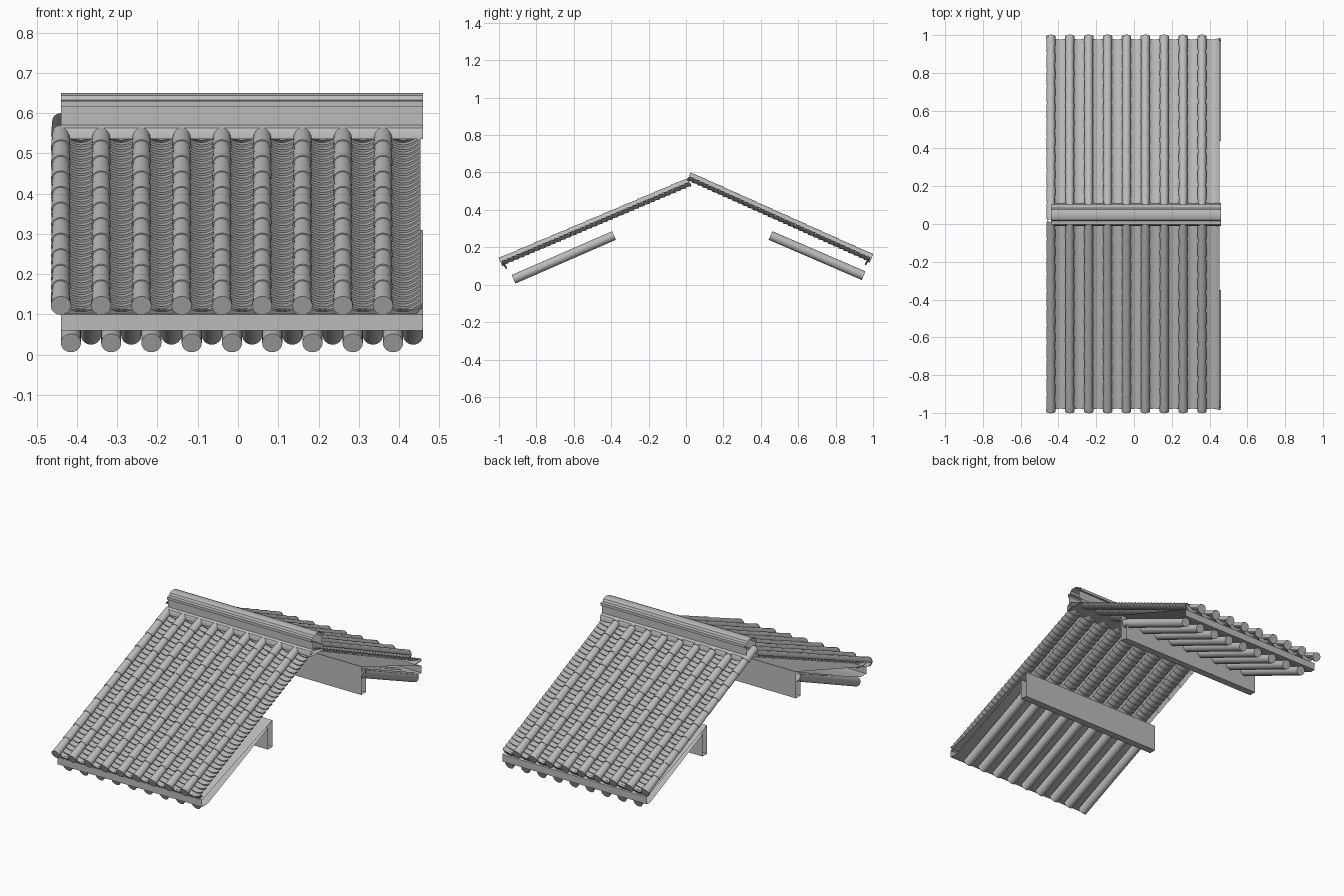
import bpy, bmesh
from math import sin, cos, pi
from mathutils import Vector, Matrix

old = bpy.data.objects.get("Cube")
if old:
    bpy.data.objects.remove(old, do_unlink=True)

clay = bpy.data.materials.new("plain_grey")
clay.use_nodes = True
grey = (0.5, 0.5, 0.5, 1)
clay.diffuse_color = grey
clay.node_tree.nodes["Principled BSDF"].inputs["Base Color"].default_value = grey


def loft(bm, rings, closed=False):
    """Skin a run of equal-length point rings."""
    rows = [[bm.verts.new(p) for p in ring] for ring in rings]
    n = len(rows[0])
    for a, b in zip(rows, rows[1:]):
        for i in range(n if closed else n - 1):
            j = (i + 1) % n
            bm.faces.new((a[i], a[j], b[j], b[i]))
    return rows


def finish(name, bm, matrix=None):
    me = bpy.data.meshes.new(name)
    bm.to_mesh(me)
    bm.free()
    me.materials.append(clay)
    ob = bpy.data.objects.new(name, me)
    bpy.context.collection.objects.link(ob)
    if matrix:
        ob.matrix_world = matrix
    bpy.ops.object.select_all(action='DESELECT')
    ob.select_set(True)
    bpy.context.view_layer.objects.active = ob
    bpy.ops.object.shade_smooth_by_angle(angle=0.6)
    return ob


def slope_frame(eave, ridge, side):
    """Local x runs along the eave, y up the slope, z out of the roof."""
    start = Vector((0, *eave))
    up = Vector((0, *ridge)) - start
    length = up.length
    up.normalize()
    across = Vector((side, 0, 0))
    m = Matrix((across, up, across.cross(up))).transposed().to_4x4()
    m.translation = start
    return m, length


def cylinder_between(bm, x, a, b, r):
    a, b = Vector((x, *a)), Vector((x, *b))
    axis = b - a
    m = Matrix.Translation((a + b) / 2) @ axis.to_track_quat('Z', 'Y').to_matrix().to_4x4()
    bmesh.ops.create_cone(bm, cap_ends=True, segments=24, radius1=r, radius2=r,
                          depth=axis.length, matrix=m)


def cover_tiles(name, xs, m, length, rows=11):
    bm = bmesh.new()
    step = length / rows
    for x in xs:
        rings = []
        for k in range(rows):
            for s, r in ((k * step, 0.0245), ((k + 1) * step, 0.0215)):
                rings.append([(x + r * cos(pi * i / 12), s, r * sin(pi * i / 12))
                              for i in range(13)])
        loft(bm, rings)
        # round end cap at the eave
        disc = Matrix.Translation((x, -0.003, 0)) @ Matrix.Rotation(pi / 2, 4, 'X')
        bmesh.ops.create_cone(bm, cap_ends=True, segments=24, radius1=0.025,
                              radius2=0.025, depth=0.01, matrix=disc)
    finish(name, bm, m)


def pan_tiles(name, xs, m, length, rows=36):
    bm = bmesh.new()
    step = length / rows
    us = [i / 4 - 1 for i in range(9)]
    for x in xs:
        rings = []
        for k in range(rows):
            for s, lift in ((k * step, 0.003), ((k + 1) * step, -0.003)):
                rings.append([(x + 0.043 * u, s, lift - 0.022 * (1 - u * u))
                              for u in us])
        loft(bm, rings)
        # hanging drip plate at the eave
        top = [(x + 0.047 * u, 0, -0.002 - 0.018 * (1 - u * u)) for u in us]
        low = [(x + 0.047 * u, 0.004, -0.012 - 0.034 * (1 - abs(u) ** 1.6)) for u in us]
        back = [(p[0], p[1] + 0.008, p[2]) for p in low]
        rim = [(p[0], p[1] + 0.012, p[2]) for p in top]
        loft(bm, [top, low, back, rim])
    finish(name, bm, m)


def open_extrusion(name, profile, x0=-0.44, x1=0.46):
    bm = bmesh.new()
    loft(bm, [[(x, y, z) for y, z in profile] for x in (x0, x1)], closed=True)
    bmesh.ops.recalc_face_normals(bm, faces=bm.faces)
    finish(name, bm)


# Tiled slopes
columns = [-0.44 + 0.1 * i for i in range(9)]
for label, side, eave, ridge in (("front", 1, (-0.985, 0.125), (0.02, 0.55)),
                                 ("back", -1, (0.985, 0.145), (0.015, 0.58))):
    m, length = slope_frame(eave, ridge, side)
    cover_tiles(label + "_cover_tiles", [side * x for x in columns], m, length)
    pan_tiles(label + "_pan_tiles", [side * (x + 0.05) for x in columns], m, length)

# Round rafters under each eave
for label, first, inner, outer in (("front", -0.415, (-0.385, 0.263), (-0.922, 0.029)),
                                   ("back", -0.365, (0.452, 0.263), (0.95, 0.048))):
    bm = bmesh.new()
    for i in range(9):
        cylinder_between(bm, first + 0.1 * i, inner, outer, 0.025)
    finish(label + "_rafters", bm)

# Sheathing with eave fascia and inner hanging board, open at the ends
open_extrusion("front_sheathing", [(-0.975, 0.06), (-0.975, 0.1), (-0.35, 0.31),
                                   (-0.35, 0.16), (-0.39, 0.16), (-0.39, 0.28),
                                   (-0.925, 0.06)])
open_extrusion("back_sheathing", [(0.975, 0.07), (0.975, 0.11), (0.44, 0.31),
                                  (0.44, 0.15), (0.48, 0.15), (0.48, 0.275),
                                  (0.945, 0.07)])

# Moulded ridge, open at the ends
half = [(0.06, 0.535), (0.06, 0.55), (0.054, 0.563), (0.042, 0.57), (0.042, 0.615),
        (0.052, 0.615), (0.052, 0.63), (0.034, 0.632), (0.028, 0.644), (0.014, 0.65)]
open_extrusion("ridge", [(0.05 + d, z) for d, z in half]
               + [(0.05 - d, z) for d, z in reversed(half)])
